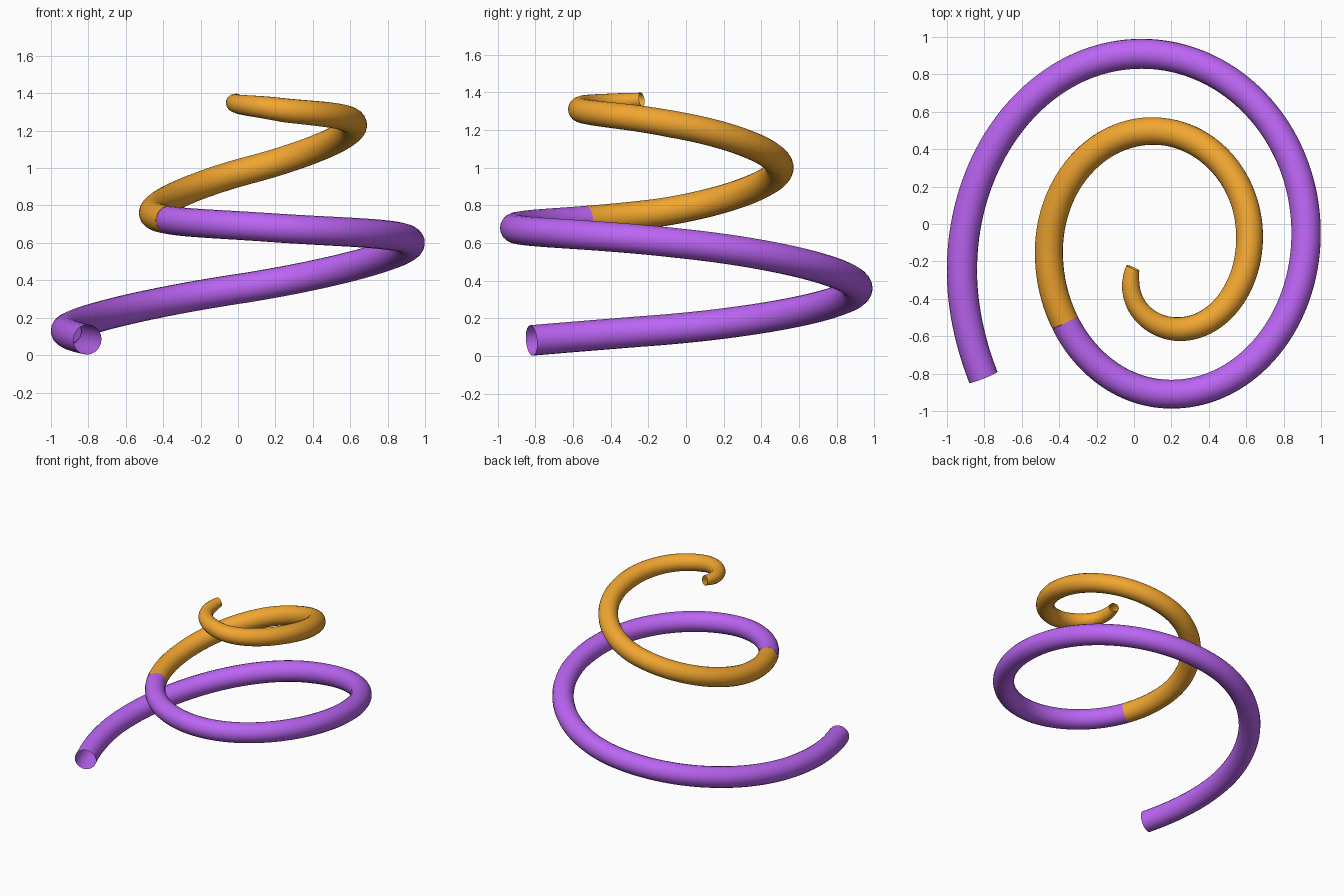
import bpy
from mathutils import Vector
from mathutils.geometry import interpolate_bezier

if "Cube" in bpy.data.objects:
    bpy.data.objects.remove(bpy.data.objects["Cube"])

# Path stations: position, heading in plan, climb per quarter turn, tube radius
STATIONS = [
    ((-0.805, -0.820, 0.083), (-0.37, 0.93), 0.06, 0.081),
    ((-0.920, -0.250, 0.130), (0, 1), 0.13, 0.081),
    ((0.040, 0.910, 0.360), (1, 0), 0.235, 0.080),
    ((0.920, -0.050, 0.600), (0, -1), 0.16, 0.079),
    ((0.200, -0.910, 0.680), (-1, 0), 0.08, 0.077),
    ((-0.455, -0.150, 0.760), (0, 1), 0.16, 0.075),
    ((0.100, 0.497, 1.000), (1, 0), 0.235, 0.074),
    ((0.618, -0.070, 1.230), (0, -1), 0.16, 0.072),
    ((0.240, -0.562, 1.310), (-1, 0), 0.07, 0.064),
    ((-0.017, -0.320, 1.350), (0, 1), 0.04, 0.047),
    ((-0.005, -0.235, 1.361), (0.4, 0.92), 0.015, 0.037),
]
STEPS = 40
COLOUR_CHANGE = 4.68  # station number where the second colour starts


def handle(station, delta, factor):
    """Handle along the heading, scaled like a quarter ellipse."""
    _, (hx, hy), climb, _ = station
    reach = abs(delta.x * hx + delta.y * hy) * factor
    return Vector((hx * reach, hy * reach, climb / 3))


# Sample the whole spiral
samples = []
last = len(STATIONS) - 2
for i, (a, b) in enumerate(zip(STATIONS, STATIONS[1:])):
    pa, pb = Vector(a[0]), Vector(b[0])
    factor = 1 / 3 if i in (0, last) else 0.5523
    ha, hb = handle(a, pb - pa, factor), handle(b, pb - pa, factor)
    if i in (0, last):
        ha.z = hb.z = (pb.z - pa.z) / 3
    pts = interpolate_bezier(pa, pa + ha, pb - hb, pb, STEPS + 1)
    for k, p in enumerate(pts[(1 if i else 0):], 1 if i else 0):
        samples.append((p, a[3] + (b[3] - a[3]) * k / STEPS))


def tube(name, points, colour):
    """Open-ended tube with varying radius."""
    curve = bpy.data.curves.new(name, 'CURVE')
    curve.dimensions = '3D'
    curve.bevel_depth = 1.0
    curve.bevel_resolution = 8
    curve.use_fill_caps = False
    spline = curve.splines.new('POLY')
    spline.points.add(len(points) - 1)
    for sp, (p, r) in zip(spline.points, points):
        sp.co = (*p, 1)
        sp.radius = r
    spline.use_smooth = True
    obj = bpy.data.objects.new(name, curve)
    bpy.context.collection.objects.link(obj)
    mat = bpy.data.materials.new(name + "_colour")
    mat.diffuse_color = colour
    mat.use_nodes = True
    mat.node_tree.nodes["Principled BSDF"].inputs["Base Color"].default_value = mat.diffuse_color
    curve.materials.append(mat)
    bpy.ops.object.select_all(action='DESELECT')
    obj.select_set(True)
    bpy.context.view_layer.objects.active = obj
    bpy.ops.object.convert(target='MESH')
    bpy.ops.object.shade_smooth()


# Lower and upper halves of the spiral
split = round(COLOUR_CHANGE * STEPS)
tube("lower_coil", samples[:split + 1], (0.50, 0.13, 0.90, 1))
tube("upper_coil", samples[split:], (0.88, 0.38, 0.03, 1))
